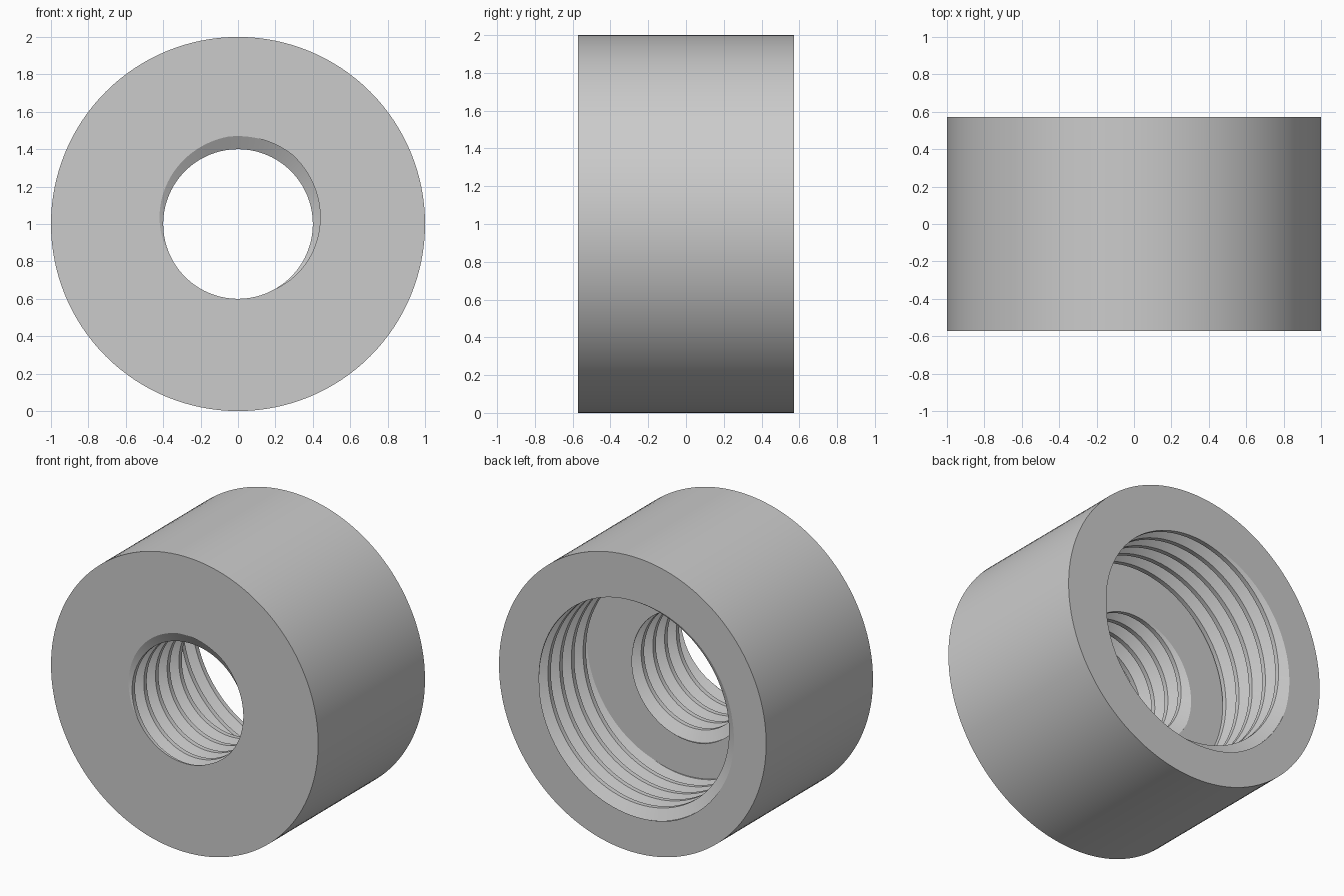
import bpy, bmesh, math
from mathutils import Vector

if "Cube" in bpy.data.objects:
    bpy.data.objects.remove(bpy.data.objects["Cube"], do_unlink=True)

HALF = 0.571       # half the length along y
PITCH = 0.125
STEPS = 96         # segments per thread turn
CENTRE_Z = 1.0


def add_thread(bm, minor, major, y_peak, peak_angle, y_min, y_max):
    """Right-handed helical bore surface, trimmed flat at y_min and y_max."""
    # one pitch of the groove: (offset along the pitch, radius)
    profile = [(-1 / 16, major), (1 / 16, major), (3 / 8, minor), (5 / 8, minor)]
    first = math.floor((y_peak - y_max) / PITCH - 2) * STEPS
    last = math.ceil((y_peak - y_min) / PITCH + 2) * STEPS
    rows = []
    for j in range(first, last + 1):
        a = peak_angle + math.tau * j / STEPS
        rows.append([bm.verts.new((r * math.cos(a),
                                   y_peak + PITCH * (off - j / STEPS),
                                   CENTRE_Z + r * math.sin(a)))
                     for off, r in profile])
    faces = []
    for j in range(STEPS, len(rows) - 1):
        # each strip closes onto the first row of the neighbouring turn
        here = rows[j] + [rows[j - STEPS][0]]
        there = rows[j + 1] + [rows[j + 1 - STEPS][0]]
        for k in range(len(profile)):
            faces.append(bm.faces.new((here[k], here[k + 1], there[k + 1], there[k])))
    for y, direction in ((y_max, 1), (y_min, -1)):
        bmesh.ops.bisect_plane(bm, geom=bm.verts[:] + bm.edges[:] + bm.faces[:],
                               dist=1e-6, plane_co=Vector((0, y, 0)),
                               plane_no=Vector((0, direction, 0)), clear_outer=True)
    loose = [v for v in bm.verts if not v.link_faces]
    bmesh.ops.delete(bm, geom=loose, context='VERTS')


def thread_mesh(*args):
    part = bmesh.new()
    add_thread(part, *args)
    mesh = bpy.data.meshes.new("bore_part")
    part.to_mesh(mesh)
    part.free()
    return mesh


def fill_ring(bm, y):
    """Flat ring between the two open rims lying at y."""
    rims = [e for e in bm.edges if len(e.link_faces) == 1
            and all(abs(v.co.y - y) < 1e-4 for v in e.verts)]
    bmesh.ops.triangle_fill(bm, edges=rims, use_beauty=True, use_dissolve=False,
                            normal=Vector((0, 1, 0)))


bm = bmesh.new()

# small front bore and wide rear bore
for args in ((0.40, 0.47, -HALF, math.radians(74), -HALF, 0.0),
             (0.70, 0.77, HALF, math.radians(222), 0.0, HALF)):
    mesh = thread_mesh(*args)
    bm.from_mesh(mesh)
    bpy.data.meshes.remove(mesh)

# outer wall
SIDES = 128
ends = [[bm.verts.new((math.cos(math.tau * i / SIDES), y,
                       CENTRE_Z + math.sin(math.tau * i / SIDES)))
         for i in range(SIDES)] for y in (-HALF, HALF)]
for i in range(SIDES):
    n = (i + 1) % SIDES
    bm.faces.new((ends[0][i], ends[0][n], ends[1][n], ends[1][i]))

# front face, inner shoulder, rear face
for y in (-HALF, 0.0, HALF):
    fill_ring(bm, y)
bmesh.ops.recalc_face_normals(bm, faces=bm.faces[:])

mesh = bpy.data.meshes.new("threaded_adapter")
bm.to_mesh(mesh)
bm.free()
adapter = bpy.data.objects.new("threaded_adapter", mesh)
bpy.context.collection.objects.link(adapter)

# single grey
grey = bpy.data.materials.new("light_grey")
grey.use_nodes = True
colour = (0.6, 0.6, 0.6, 1.0)
grey.diffuse_color = colour
grey.node_tree.nodes["Principled BSDF"].inputs["Base Color"].default_value = colour
mesh.materials.append(grey)

bpy.ops.object.select_all(action='DESELECT')
adapter.select_set(True)
bpy.context.view_layer.objects.active = adapter
bpy.ops.object.shade_smooth_by_angle(angle=math.radians(22))
